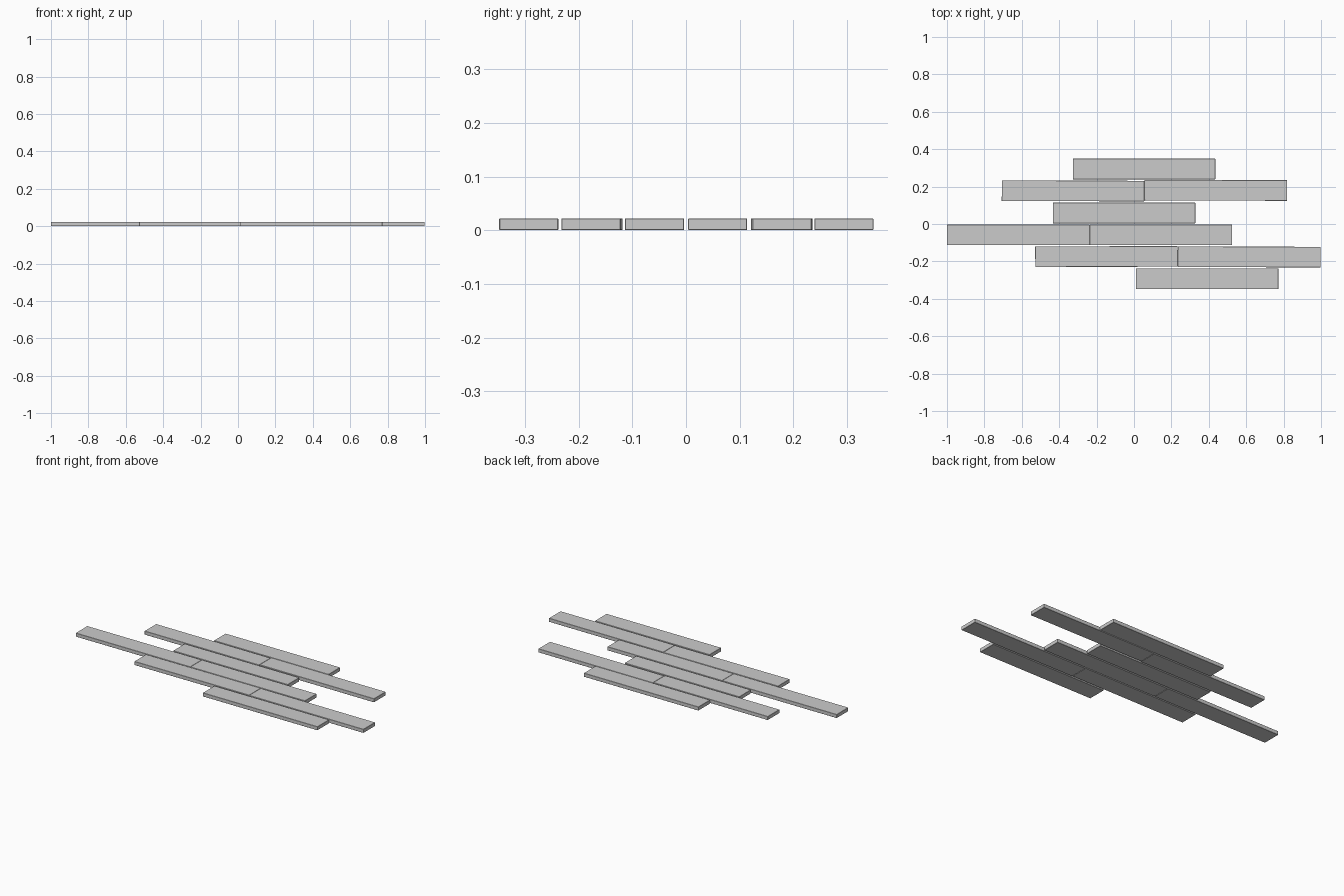
import bpy, bmesh, math

if "Cube" in bpy.data.objects:
    bpy.data.objects.remove(bpy.data.objects["Cube"])

LENGTH, WIDTH, THICK = 0.762, 0.110, 0.022

# centre x, centre y, slight turn in degrees
planks = [
    (0.054, 0.294, 0.0),
    (-0.326, 0.177, -0.15),
    (0.437, 0.180, -0.15),
    (-0.053, 0.059, 0.0),
    (-0.619, -0.0585, 0.0),
    (0.144, -0.0585, 0.0),
    (-0.147, -0.174, 0.15),
    (0.616, -0.176, -0.15),
    (0.391, -0.293, 0.0),
]


def add_plank(number, x, y, turn):
    mesh = bpy.data.meshes.new("floor_plank")
    bm = bmesh.new()
    bmesh.ops.create_cube(bm, size=1)
    bmesh.ops.scale(bm, vec=(LENGTH, WIDTH, THICK), verts=bm.verts)
    bmesh.ops.translate(bm, vec=(0, 0, THICK / 2), verts=bm.verts)
    # fine eased edges
    bmesh.ops.bevel(bm, geom=bm.edges[:], offset=0.001, segments=1,
                    affect='EDGES')
    bm.to_mesh(mesh)
    bm.free()
    plank = bpy.data.objects.new(f"floor_plank_{number}", mesh)
    plank.location = (x, y, 0)
    plank.rotation_euler.z = math.radians(turn)
    bpy.context.collection.objects.link(plank)


# staggered floor boards
for i, (x, y, turn) in enumerate(planks, 1):
    add_plank(i, x, y, turn)
